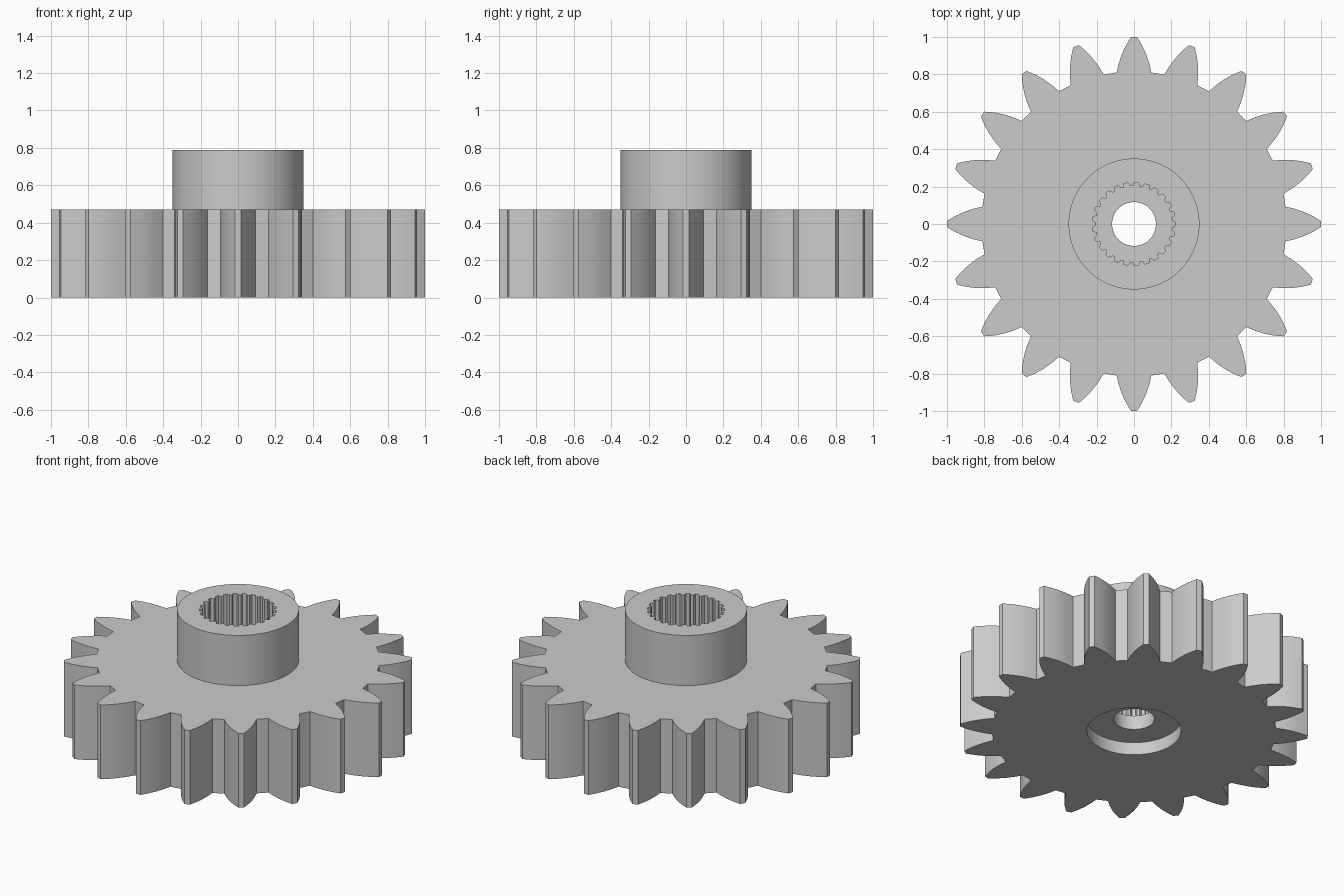
import bpy, bmesh, math

cube = bpy.data.objects.get("Cube")
if cube:
    bpy.data.objects.remove(cube, do_unlink=True)

mat = bpy.data.materials.new("light_grey")
mat.use_nodes = True
grey = (0.6, 0.6, 0.6, 1)
mat.diffuse_color = grey
mat.node_tree.nodes["Principled BSDF"].inputs["Base Color"].default_value = grey


def circle(radius, count=72):
    return [(radius * math.cos(math.tau * i / count),
             radius * math.sin(math.tau * i / count)) for i in range(count)]


def repeat_around(shape, count):
    """Repeat points given as (outward, sideways) around the axis."""
    points = []
    for i in range(count):
        c, s = math.cos(math.tau * i / count), math.sin(math.tau * i / count)
        points += [(u * c - v * s, u * s + v * c) for u, v in shape]
    return points


def build_chain(name, chain):
    """Join outlines in a closed chain: walls along z, flat rings at equal z."""
    bm = bmesh.new()
    loops = []
    for outline, z in chain:
        verts = [bm.verts.new((x, y, z)) for x, y in outline]
        edges = [bm.edges.new((verts[i - 1], verts[i])) for i in range(len(verts))]
        loops.append((outline, z, verts, edges))
    for k, (outline, z, verts, edges) in enumerate(loops):
        other_outline, other_z, other, other_edges = loops[(k + 1) % len(loops)]
        if z == other_z:
            bmesh.ops.triangle_fill(bm, edges=edges + other_edges,
                                    use_beauty=True, normal=(0, 0, 1))
        else:
            for i in range(len(verts)):
                bm.faces.new((verts[i - 1], verts[i], other[i], other[i - 1]))
    bmesh.ops.recalc_face_normals(bm, faces=bm.faces[:])
    mesh = bpy.data.meshes.new(name)
    bm.to_mesh(mesh)
    bm.free()
    mesh.materials.append(mat)
    obj = bpy.data.objects.new(name, mesh)
    bpy.context.collection.objects.link(obj)
    bpy.ops.object.select_all(action="DESELECT")
    obj.select_set(True)
    bpy.context.view_layer.objects.active = obj
    bpy.ops.object.shade_smooth_by_angle(angle=math.radians(22))
    return obj


# Curved tooth flank, mirrored to make a whole tooth
flank = [(0.81, 0.093), (0.86, 0.081), (0.91, 0.064), (0.955, 0.043), (1.0, 0.016)]
tooth = [(u, -v) for u, v in flank] + flank[::-1]
teeth = repeat_around(tooth, 20)

# Fine internal spline
groove = [(0.203, -0.018), (0.222, -0.011), (0.222, 0.011), (0.203, 0.018)]
spline = repeat_around(groove, 25)

hub, bore, recess = circle(0.35), circle(0.117), circle(0.27)
gear_top, hub_top, recess_top, spline_floor = 0.47, 0.788, 0.08, 0.17

# Toothed wheel, hub, splined socket, screw hole and underside recess
build_chain("splined_gear", [
    (teeth, 0), (teeth, gear_top),
    (hub, gear_top), (hub, hub_top),
    (spline, hub_top), (spline, spline_floor),
    (bore, spline_floor), (bore, recess_top),
    (recess, recess_top), (recess, 0),
])
